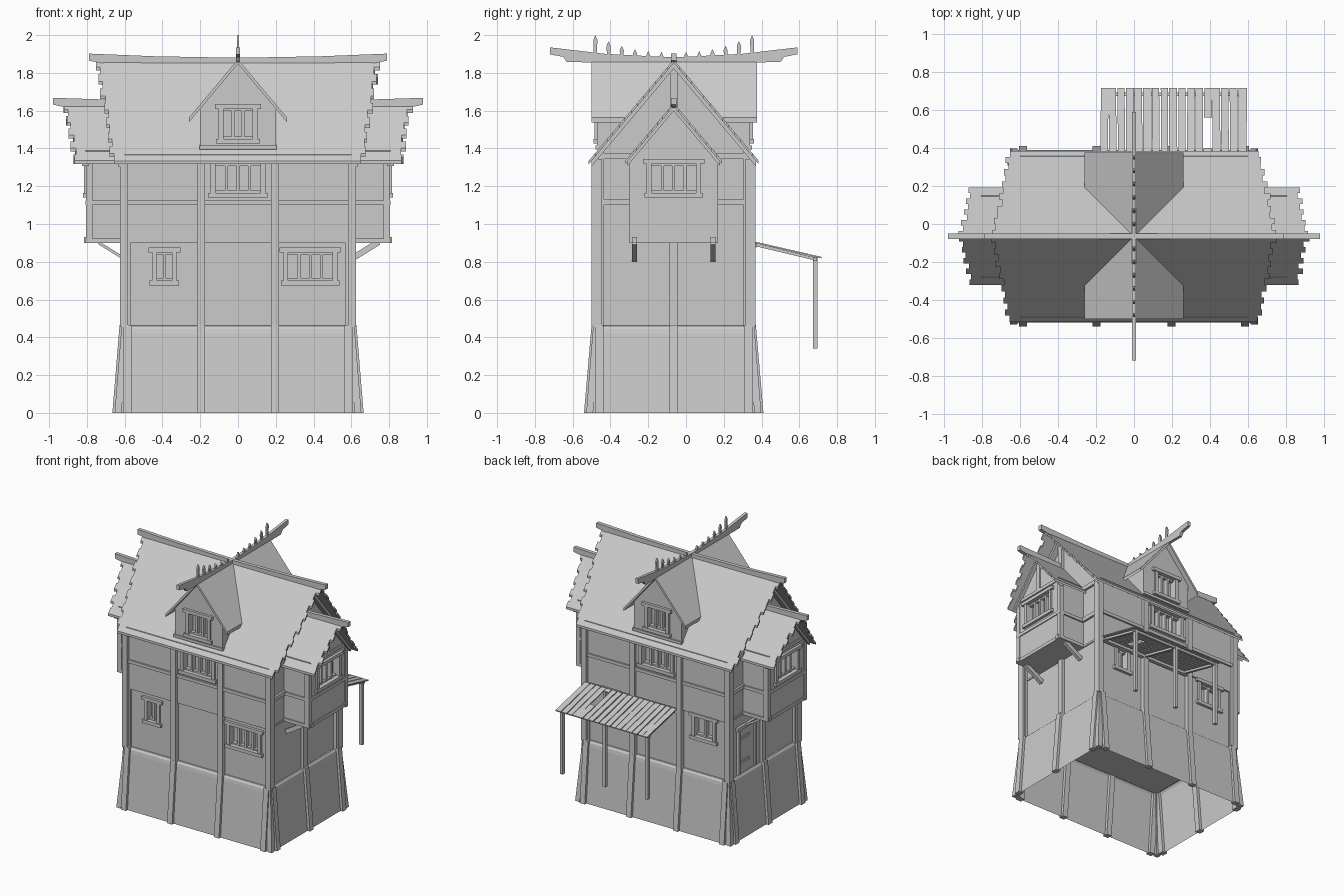
import bpy, bmesh, random
from mathutils import Vector

cube = bpy.data.objects.get("Cube")
if cube:
    bpy.data.objects.remove(cube, do_unlink=True)

random.seed(4)
SHIFT = Vector((0, -0.065, 0))   # house ridge line sits slightly in front of the origin
SLOPE = 1.19
SIDES = (-1, 1)

grey = bpy.data.materials.new("plain_grey")
grey.use_nodes = True
grey.diffuse_color = (0.6, 0.6, 0.6, 1)
grey.node_tree.nodes["Principled BSDF"].inputs["Base Color"].default_value = (0.6, 0.6, 0.6, 1)


def loft(bm, a, b, caps=True):
    """Join two matching loops of points into a solid."""
    va, vb = [bm.verts.new(p) for p in a], [bm.verts.new(p) for p in b]
    n = len(va)
    faces = [bm.faces.new((va[i], va[(i + 1) % n], vb[(i + 1) % n], vb[i])) for i in range(n)]
    if caps:
        faces += [bm.faces.new(va[::-1]), bm.faces.new(vb)]
    bmesh.ops.recalc_face_normals(bm, faces=faces)


def prism(bm, profile, axis, a0, a1):
    put = (lambda a, p: (a, p[0], p[1])) if axis == "x" else (lambda a, p: (p[0], a, p[1]))
    loft(bm, [put(a0, p) for p in profile], [put(a1, p) for p in profile])


def box(bm, x0, x1, y0, y1, z0, z1):
    prism(bm, [(y0, z0), (y1, z0), (y1, z1), (y0, z1)], "x", x0, x1)


def beam(bm, a, b, u, v):
    a, b, u, v = map(Vector, (a, b, u, v))
    ring = (u + v, u - v, -u - v, v - u)
    loft(bm, [a + r for r in ring], [b + r for r in ring])


def finish(bm, name):
    bmesh.ops.translate(bm, verts=bm.verts, vec=SHIFT)
    me = bpy.data.meshes.new(name)
    bm.to_mesh(me)
    bm.free()
    me.materials.append(grey)
    ob = bpy.data.objects.new(name, me)
    bpy.context.collection.objects.link(ob)
    return ob


def wall_box(bm, axis, s, u0, u1, n0, n1, z0, z1):
    """Box on a wall: u runs along the wall, n is the distance out from the centre."""
    n0, n1 = sorted((s * n0, s * n1))
    if axis == "y":
        box(bm, u0, u1, n0, n1, z0, z1)
    else:
        box(bm, n0, n1, u0, u1, z0, z1)


frames = bmesh.new()
cutters = {}


def window(owner, axis, s, d, u, w, z0, z1):
    """Recessed opening with frame, lintel, sill and mullions."""
    cut = cutters.setdefault(owner, bmesh.new())
    a, b, f = u - w / 2, u + w / 2, 0.025
    wall_box(cut, axis, s, a, b, d - 0.04, d + 0.05, z0, z1)
    for l, r in ((a - f, a), (b, b + f)):
        wall_box(frames, axis, s, l, r, d - 0.005, d + 0.014, z0, z1)
    wall_box(frames, axis, s, a - 0.045, b + 0.045, d - 0.005, d + 0.02, z1, z1 + f)
    wall_box(frames, axis, s, a - 0.038, b + 0.038, d - 0.005, d + 0.02, z0 - f, z0)
    count = max(2, round(w / 0.06))
    for i in range(1, count):
        m = a + w * i / count
        wall_box(frames, axis, s, m - 0.008, m + 0.008, d - 0.041, d - 0.008, z0, z1)
    for l, h in ((z0, z0 + 0.012), (z1 - 0.012, z1)):
        wall_box(frames, axis, s, a, b, d - 0.041, d - 0.012, l, h)


def walls(bm, name):
    """Finish a wall solid and cut its windows."""
    ob = finish(bm, name)
    cutter = finish(cutters[name], name + "_cutter")
    cutter.hide_render = True
    mod = ob.modifiers.new("openings", "BOOLEAN")
    mod.operation, mod.solver, mod.object = "DIFFERENCE", "EXACT", cutter
    bpy.context.view_layer.objects.active = ob
    bpy.ops.object.modifier_apply(modifier=mod.name)
    bpy.data.objects.remove(cutter, do_unlink=True)


def slope_strip(bm, axis, s, ridge, d0, d1, a0, a1, t):
    za, zb = ridge - SLOPE * d0, ridge - SLOPE * d1
    prism(bm, [(s * d0, za), (s * d1, zb), (s * d1, zb - t), (s * d0, za - t)], axis, a0, a1)


# Windows
for s in SIDES:
    window("house_walls", "y", s, 0.412, 0, 0.24, 1.165, 1.32)
    window("dormer_walls", "y", s, 0.405, 0, 0.155, 1.45, 1.61)
    window("bay_walls", "x", s, 0.80, 0, 0.236, 1.165, 1.32)
window("house_walls", "y", -1, 0.40, -0.39, 0.08, 0.70, 0.85)
window("house_walls", "y", -1, 0.40, 0.383, 0.235, 0.70, 0.85)
window("house_walls", "y", 1, 0.40, -0.39, 0.15, 0.73, 0.88)
window("house_walls", "y", 1, 0.40, 0.39, 0.08, 0.73, 0.88)
finish(frames, "window_frames")

# House walls, with a slightly overhanging upper storey
half = [(0.40, 0.455), (0.40, 0.90), (0.412, 0.90), (0.412, 1.36)]
bm = bmesh.new()
prism(bm, half + [(0, 1.85)] + [(-y, z) for y, z in half[::-1]], "x", -0.59, 0.59)
walls(bm, "house_walls")

# Cross gable walls forming both dormers
bm = bmesh.new()
prism(bm, [(-0.2, 1.4), (0.2, 1.4), (0.2, 1.615), (0, 1.85), (-0.2, 1.615)], "y", -0.405, 0.405)
walls(bm, "dormer_walls")

# Side bays
bm = bmesh.new()
for s in SIDES:
    prism(bm, [(-0.225, 0.9), (0.225, 0.9), (0.225, 1.35), (0, 1.62), (-0.225, 1.35)], "x", s * 0.57, s * 0.80)
walls(bm, "bay_walls")

# Flared base, open below, with a rounded ledge on top
bm = bmesh.new()
levels = [(0, 0.645, 0.455), (0.42, 0.612, 0.422), (0.445, 0.608, 0.418), (0.46, 0.598, 0.408), (0.465, 0.58, 0.39)]
rings = [[(x * i, y * j, z) for i, j in ((-1, -1), (1, -1), (1, 1), (-1, 1))] for z, x, y in levels]
for lower, upper in zip(rings, rings[1:]):
    loft(bm, lower, upper, caps=False)
bmesh.ops.remove_doubles(bm, verts=bm.verts, dist=0.0005)
bmesh.ops.recalc_face_normals(bm, faces=bm.faces)
finish(bm, "base_walls")

# Slanted base posts
bm = bmesh.new()
for s in SIDES:
    for x in (-0.585, -0.197, 0.197, 0.585):
        beam(bm, (x, s * 0.455, 0), (x, s * 0.415, 0.465), (0.021, 0, 0), (0, 0.02, 0))
    for y in (-0.395, 0, 0.395):
        beam(bm, (s * 0.645, y, 0), (s * 0.607, y, 0.465), (0, 0.022, 0), (0.02, 0, 0))
    for t in SIDES:
        beam(bm, (s * 0.635, t * 0.445, 0), (s * 0.598, t * 0.408, 0.465), (0.018, 0, 0), (0, 0.018, 0))
finish(bm, "base_posts")

# Upper posts and horizontal timbers
bm = bmesh.new()
for s in SIDES:
    for x in (-0.603, -0.197, 0.197, 0.603):
        wall_box(bm, "y", s, x - 0.021, x + 0.021, 0.38, 0.434, 0.455, 1.345)
    for y in (-0.39, 0.39):
        wall_box(bm, "x", s, y - 0.02, y + 0.02, 0.57, 0.612, 0.455, 1.38)
    wall_box(bm, "x", s, -0.022, 0.022, 0.57, 0.612, 0.455, 0.9)
    wall_box(bm, "x", s, -0.02, 0.02, 0.57, 0.612, 1.38, 1.83)
    for z in (1.10, 1.345):
        wall_box(bm, "y", s, -0.6, 0.6, 0.40, 0.424, z, z + 0.024)
        wall_box(bm, "x", s, -0.41, 0.41, 0.57, 0.606, z, z + 0.03)
    wall_box(bm, "x", s, -0.41, 0.41, 0.57, 0.597, 0.9, 0.915)
    wall_box(bm, "y", s, -0.205, 0.205, 0.38, 0.415, 1.395, 1.415)
finish(bm, "wall_timbers")

# Bay timbers, joists and brackets
bm = bmesh.new()
for s in SIDES:
    for t in SIDES:
        wall_box(bm, "x", s, t * 0.218 - 0.017, t * 0.218 + 0.017, 0.77, 0.806, 0.9, 1.35)
        wall_box(bm, "x", s, t * 0.208 - 0.013, t * 0.208 + 0.013, 0.58, 0.815, 0.9, 0.93)
        beam(bm, (s * 0.60, t * 0.208, 0.815), (s * 0.745, t * 0.208, 0.905), (0, 0.013, 0), (0.008, 0, -0.014))
    for z in (0.9, 1.10, 1.365):
        w = 0.235 if z < 1.3 else 0.215
        wall_box(bm, "x", s, -w, w, 0.59, 0.807, z, z + 0.024)
    wall_box(bm, "x", s, -0.015, 0.015, 0.78, 0.807, 1.365, 1.61)
finish(bm, "bay_timbers")

# Door with boards and strap hinges
bm = bmesh.new()
wall_box(bm, "x", -1, 0.10, 0.28, 0.58, 0.596, 0.465, 0.80)
for y in (0.085, 0.28):
    wall_box(bm, "x", -1, y, y + 0.02, 0.58, 0.608, 0.465, 0.82)
wall_box(bm, "x", -1, 0.07, 0.315, 0.58, 0.61, 0.80, 0.825)
for z in (0.54, 0.72):
    wall_box(bm, "x", -1, 0.16, 0.28, 0.58, 0.602, z, z + 0.018)
finish(bm, "side_door")


def ragged(n):
    """Alternating notch depth for the courses of a roof edge."""
    return [(0.018 if i % 2 else 0) + random.uniform(-0.006, 0.006) for i in range(n)]


# Main roof in courses with ragged gable ends
bm = bmesh.new()
N = 14
for s in SIDES:
    left, right = ragged(N), ragged(N)
    for i in range(N):
        reach = 0.755 - 0.085 * (i + 1) / N
        slope_strip(bm, "x", s, 1.87, 0.45 * i / N, 0.45 * (i + 1) / N, left[i] - reach, reach - right[i], 0.018)
    for e in SIDES:
        slope_strip(bm, "x", s, 1.853, 0, 0.435, e * 0.585, e * 0.635, 0.03)
finish(bm, "main_roof")

# Bay roofs
bm = bmesh.new()
N = 9
for e in SIDES:
    for s in SIDES:
        notch = ragged(N)
        for i in range(N):
            reach = 0.92 - 0.055 * i / N - notch[i]
            slope_strip(bm, "x", s, 1.64, 0.256 * i / N, 0.256 * (i + 1) / N, e * 0.57, e * reach, 0.018)
        slope_strip(bm, "x", s, 1.624, 0, 0.245, e * 0.79, e * 0.825, 0.025)
finish(bm, "bay_roofs")

# Dormer roof and barge boards
bm = bmesh.new()
for s in SIDES:
    slope_strip(bm, "y", s, 1.872, 0, 0.26, -0.435, 0.442, 0.024)
finish(bm, "dormer_roof")


def ridge_beam(bm, axis, reach, z, rise, width):
    """Sagging ridge timber with stepped, upturned ends."""
    top = [(0, z), (reach * 0.55, z + rise * 0.35), (reach, z + rise)]
    low = [(reach, z + rise - 0.037), (reach - 0.07, z + rise - 0.05), (reach - 0.09, z - 0.025), (0, z - 0.03)]
    for s in SIDES:
        prism(bm, [(s * p, q) for p, q in top + low], axis, -width, width)


bm = bmesh.new()
ridge_beam(bm, "y", 0.79, 1.88, 0.022, 0.014)
ridge_beam(bm, "x", 0.655, 1.882, 0.053, 0.011)
for s in SIDES:
    prism(bm, [(s * 0.57, 1.615), (s * 0.57, 1.655), (s * 0.98, 1.668), (s * 0.98, 1.632), (s * 0.9, 1.615)], "y", -0.014, 0.014)
finish(bm, "ridge_beams")

# Pointed ridge spikes, taller toward the ends
bm = bmesh.new()
for s in SIDES:
    for i in range(6):
        y, tip = s * (0.065 + 0.07 * i), 1.912 + 0.0035 * i * i
        spike = [(-0.007, 1.87), (0.007, 1.87), (0.011, tip - 0.025), (0, tip), (-0.011, tip - 0.025)]
        prism(bm, [(y + p, q) for p, q in spike], "x", -0.006, 0.006)
finish(bm, "ridge_spikes")

# Lean-to porch of uneven planks
bm = bmesh.new()
start, end = Vector((0, 0.43, 0.903)), Vector((0, 0.782, 0.822))
N = 17
for i in range(N):
    x = Vector((-0.157 + 0.0455 * i, 0, 0))
    wide = random.uniform(0.0185, 0.0222)
    for t0, t1 in (((0, 0.1), (0.56, 1)) if i == 12 else ((0, 1),)):
        skew = Vector((random.uniform(-0.003, 0.003), 0, 0))
        beam(bm, start.lerp(end, t0) + x, start.lerp(end, t1) + x + skew, (wide, 0, 0), (0, 0, 0.004))
finish(bm, "porch_planks")

bm = bmesh.new()
for x in (-0.155, 0.2, 0.56):
    box(bm, x - 0.012, x + 0.012, 0.737, 0.762, 0.34, 0.825)
    beam(bm, start + Vector((x, 0, -0.012)), end + Vector((x, -0.02, -0.01)), (0.01, 0, 0), (0, 0, 0.008))
box(bm, -0.175, 0.58, 0.74, 0.758, 0.805, 0.822)
box(bm, -0.175, 0.58, 0.41, 0.437, 0.875, 0.895)
finish(bm, "porch_frame")
